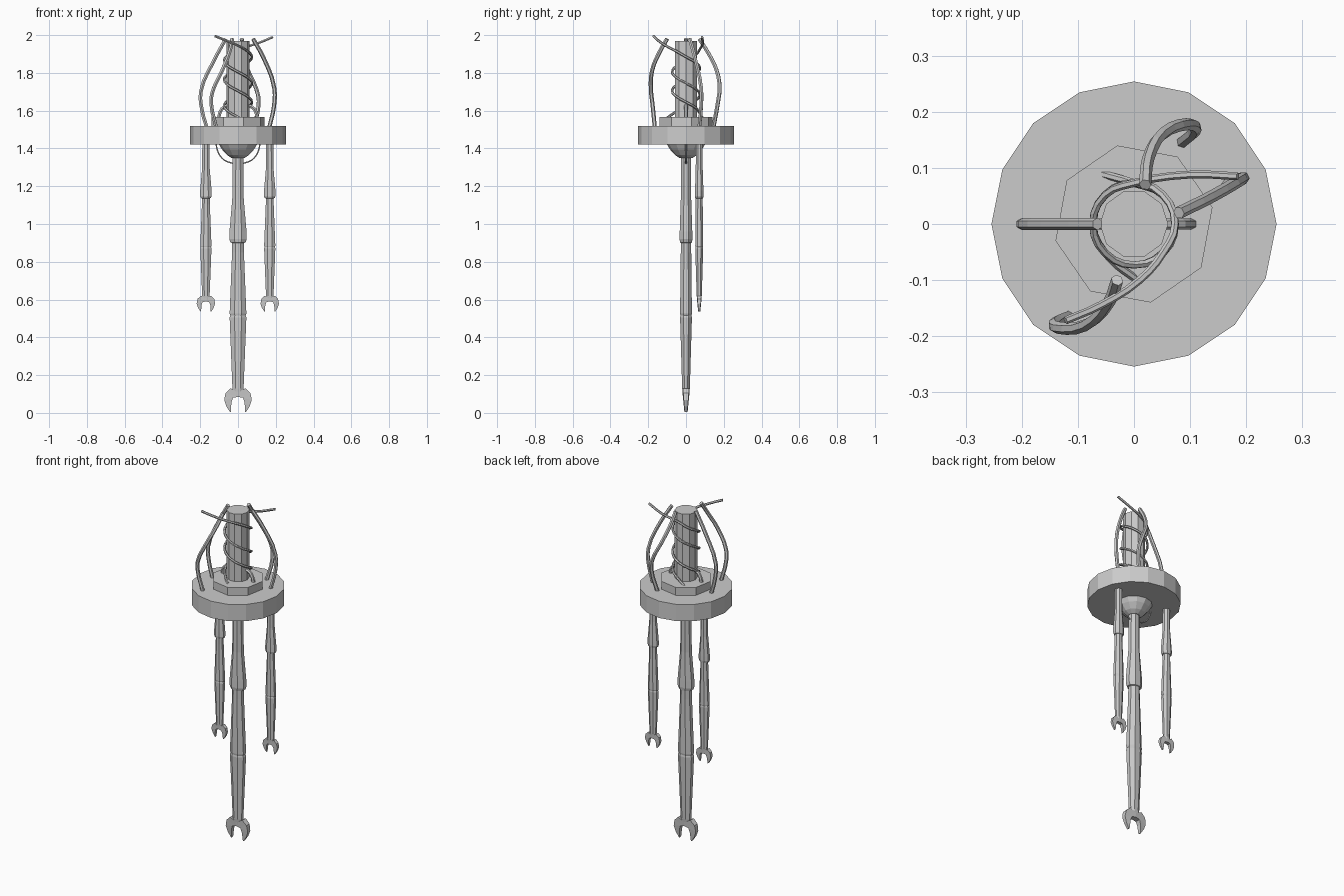
import bpy, bmesh
from math import sin, cos, pi, radians

if "Cube" in bpy.data.objects:
    bpy.data.objects.remove(bpy.data.objects["Cube"])


def finish(name, bm):
    bmesh.ops.recalc_face_normals(bm, faces=bm.faces)
    me = bpy.data.meshes.new(name)
    bm.to_mesh(me)
    bm.free()
    ob = bpy.data.objects.new(name, me)
    bpy.context.collection.objects.link(ob)
    return ob


def lathe(name, profile, sides, turn=0.0, at=(0, 0, 0), s=1.0):
    """Stack of rings (rx, ry, z), capped at both ends."""
    bm = bmesh.new()
    rings = []
    for rx, ry, z in profile:
        rings.append([bm.verts.new((at[0] + s * rx * cos(turn + 2 * pi * i / sides),
                                    at[1] + s * ry * sin(turn + 2 * pi * i / sides),
                                    at[2] + s * z)) for i in range(sides)])
    for a, b in zip(rings, rings[1:]):
        for i in range(sides):
            j = (i + 1) % sides
            bm.faces.new((a[i], a[j], b[j], b[i]))
    bm.faces.new(rings[0])
    bm.faces.new(rings[-1])
    return finish(name, bm)


def cable(name, pts, radius, res=3):
    cu = bpy.data.curves.new(name, 'CURVE')
    cu.dimensions = '3D'
    cu.bevel_depth = radius
    cu.bevel_resolution = 1
    cu.resolution_u = res
    cu.use_fill_caps = True
    sp = cu.splines.new('BEZIER')
    sp.bezier_points.add(len(pts) - 1)
    for bp, p in zip(sp.bezier_points, pts):
        bp.co = p
        bp.handle_left_type = bp.handle_right_type = 'AUTO'
    sp.use_smooth = False
    ob = bpy.data.objects.new(name, cu)
    bpy.context.collection.objects.link(ob)
    return ob


# Mounting discs, column and lower socket
lathe("main_disc", [(.254, .254, 1.42), (.254, .254, 1.52)], 16)
lathe("upper_plate", [(.143, .143, 1.52), (.143, .143, 1.567)], 8, radians(12))
lathe("column", [(.061, .061, 1.56), (.061, .061, 1.97)], 10)
lathe("socket", [(.1, .1, 1.42), (.085, .085, 1.395), (.058, .058, 1.365), (.035, .035, 1.35)], 12)

# Arms: tapered upper arm, elbow, forearm and a two-fingered claw
ARM = [(.03, .028, 1.38), (.033, .03, 1.13), (.049, .036, .96), (.05, .037, .92),
       (.043, .034, .902), (.033, .03, .90), (.034, .03, .85), (.048, .034, .525),
       (.044, .032, .515), (.048, .034, .505), (.032, .022, .13), (.026, .018, .095)]
# Claw outline on one side: (outer x, z), (inner x, z)
CLAW = [((.04, .13), (0, .11)), ((.066, .105), (.0, .085)), ((.073, .068), (.026, .08)),
        ((.062, .035), (.035, .055)), ((.042, .004), (.038, .004))]


def arm(name, at, s):
    lathe(name, ARM, 8, pi / 8, at, s * 1.0)
    bm = bmesh.new()
    for m in (1, -1):
        rows = []
        for (xo, zo), (xi, zi) in CLAW:
            rows.append([bm.verts.new((at[0] + s * m * x, at[1] + s * y * (.008 + .1 * max(z, 0)) ,
                                       at[2] + s * z))
                         for x, z, y in ((xo, zo, -.8), (xi, zi, -1), (xi, zi, 1), (xo, zo, .8))])
        for a, b in zip(rows, rows[1:]):
            for i in range(4):
                j = (i + 1) % 4
                bm.faces.new((a[i], a[j], b[j], b[i]))
        bm.faces.new(rows[0])
        bm.faces.new(rows[-1])
    finish(name + "_claw", bm)


arm("centre_arm", (0, 0, 0), 1.0)
for side, x in (("left", -.17), ("right", .168)):
    arm(side + "_arm", (x, .07, .533), .67)

# Thick hoses from the column top down to the disc
cable("hose_left", [(-.065, 0, 1.98), (-.13, 0, 1.86), (-.197, 0, 1.7), (-.19, 0, 1.6), (-.165, 0, 1.51)], .011)
cable("hose_right", [(.08, .02, 1.98), (.135, .047, 1.88), (.192, .08, 1.72), (.19, .08, 1.62), (.165, .07, 1.51)], .011)
cable("hose_back", [(.02, .07, 1.98), (.025, .115, 1.91), (.05, .16, 1.82), (.095, .178, 1.72),
                    (.11, .17, 1.65), (.085, .145, 1.51)], .011)
cable("hose_front", [(-.03, -.1, 1.98), (-.045, -.14, 1.91), (-.085, -.18, 1.81), (-.135, -.185, 1.7),
                     (-.142, -.178, 1.64), (-.115, -.165, 1.51)], .011)


# Thin wires that wind down around the column
def helix(start, z, turns, pitch=.24, r=.073):
    n = round(turns * 8)
    return [(r * cos(start + i * pi / 4), r * sin(start + i * pi / 4), z - pitch * i / 8)
            for i in range(n + 1)]


cable("wire_front", [(-.122, -.172, 1.995), (-.06, -.145, 1.97), (.01, -.1, 1.94)]
      + helix(-pi / 4, 1.915, 1.75 - .5 + .125) + [(-.06, .09, 1.56)], .007)
cable("wire_back", [(.185, .085, 1.99), (.1, .088, 1.955)]
      + helix(pi / 2, 1.925, 1.375) + [(.02, -.11, 1.555)], .007)

# Small side brackets above the plate and thin loops under the disc
for side, m in (("left", -1), ("right", 1)):
    cable(side + "_bracket", [(m * .05, 0, 1.63), (m * .085, 0, 1.61), (m * .105, 0, 1.555)], .01)
    cable(side + "_loop", [(m * .118, 0, 1.43), (m * .105, 0, 1.38), (m * .075, 0, 1.34), (m * .025, 0, 1.32)], .004)
